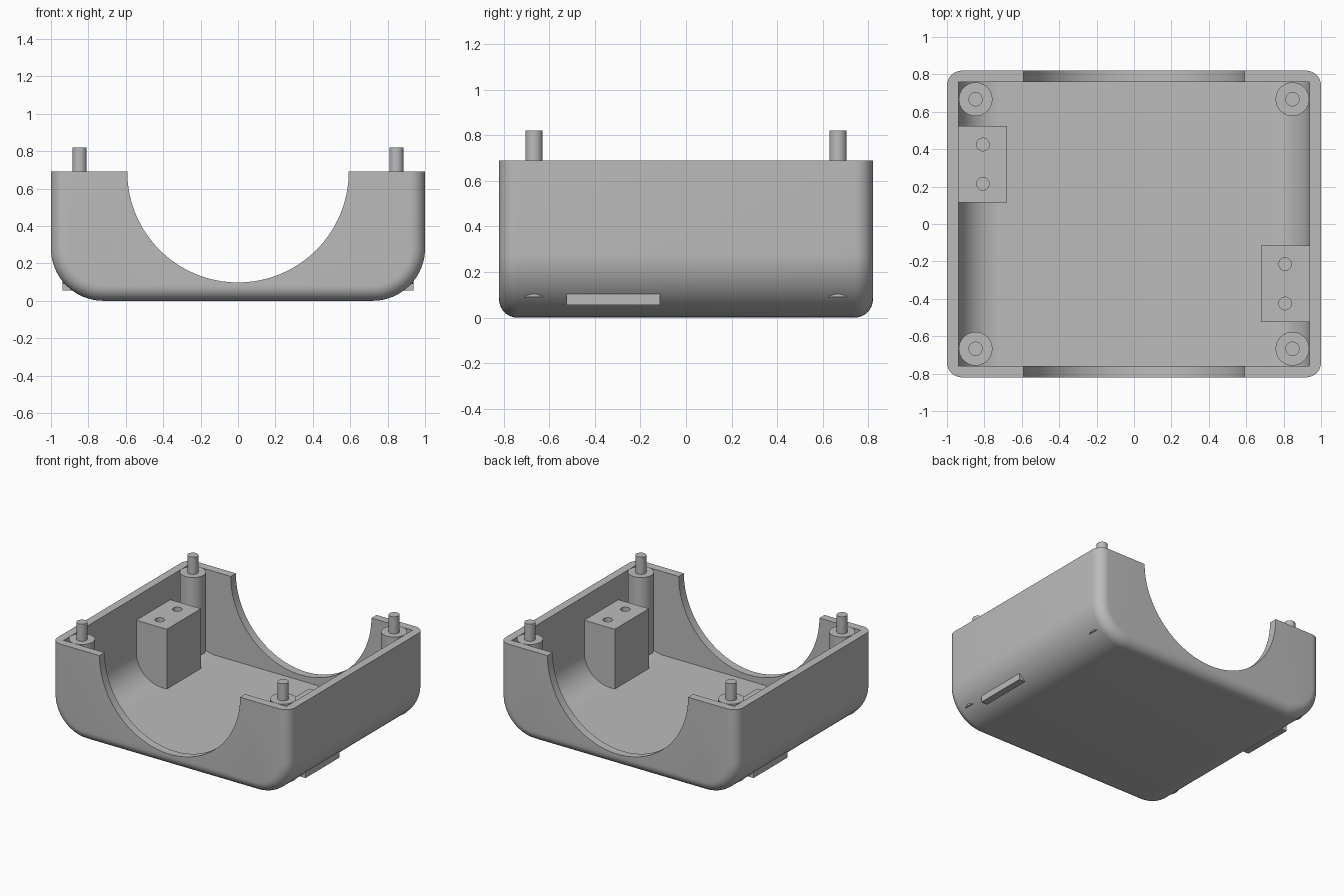
import bpy, bmesh, math

if "Cube" in bpy.data.objects:
    bpy.data.objects.remove(bpy.data.objects["Cube"], do_unlink=True)

TOP, HALF_Y, WALL, FLOOR = 0.69, 0.82, 0.062, 0.055
BEND, FILLET = 0.28, 0.08

grey = bpy.data.materials.new("plain grey")
grey.use_nodes = True
grey.diffuse_color = (0.5, 0.5, 0.5, 1)
grey.node_tree.nodes["Principled BSDF"].inputs["Base Color"].default_value = (0.5, 0.5, 0.5, 1)


def finish(name, bm):
    bmesh.ops.recalc_face_normals(bm, faces=bm.faces)
    mesh = bpy.data.meshes.new(name)
    bm.to_mesh(mesh)
    bm.free()
    mesh.materials.append(grey)
    obj = bpy.data.objects.new(name, mesh)
    bpy.context.collection.objects.link(obj)
    return obj


def activate(obj):
    bpy.ops.object.select_all(action='DESELECT')
    obj.select_set(True)
    bpy.context.view_layer.objects.active = obj


def smooth(obj):
    activate(obj)
    bpy.ops.object.shade_smooth_by_angle(angle=math.radians(30))


def cut(obj, cutter):
    mod = obj.modifiers.new("cut", 'BOOLEAN')
    mod.operation, mod.solver, mod.object = 'DIFFERENCE', 'EXACT', cutter
    activate(obj)
    bpy.ops.object.modifier_apply(modifier=mod.name)
    bpy.data.objects.remove(cutter, do_unlink=True)


def tub_profile(half_x, bottom, radius, top, steps=20):
    """Open-topped U section with rounded lower corners, as (x, z) points."""
    right = [(half_x, top)]
    for i in range(steps + 1):
        a = math.pi / 2 * i / steps
        right.append((half_x - radius + radius * math.cos(a),
                      bottom + radius - radius * math.sin(a)))
    return right + [(-x, z) for x, z in reversed(right)]


def loft(name, sections):
    """Skin a list of (y, profile) sections and cap both ends."""
    bm = bmesh.new()
    rings = [[bm.verts.new((x, y, z)) for x, z in prof] for y, prof in sections]
    n = len(rings[0])
    for a, b in zip(rings, rings[1:]):
        for i in range(n):
            j = (i + 1) % n
            bm.faces.new((a[i], a[j], b[j], b[i]))
    bm.faces.new(rings[0])
    bm.faces.new(rings[-1])
    return finish(name, bm)


def cylinder(name, x, y, z0, z1, radius, sides=40):
    bm = bmesh.new()
    bmesh.ops.create_cone(bm, cap_ends=True, segments=sides,
                          radius1=radius, radius2=radius, depth=z1 - z0)
    bmesh.ops.translate(bm, verts=bm.verts, vec=(x, y, (z0 + z1) / 2))
    return finish(name, bm)


def box(name, x0, x1, y0, y1, z0, z1):
    bm = bmesh.new()
    bmesh.ops.create_cube(bm, size=1)
    bmesh.ops.scale(bm, verts=bm.verts, vec=(x1 - x0, y1 - y0, z1 - z0))
    bmesh.ops.translate(bm, verts=bm.verts,
                        vec=((x0 + x1) / 2, (y0 + y1) / 2, (z0 + z1) / 2))
    return finish(name, bm)


# Outer shell, with filleted front and back edges
half = []
for i in range(11):
    a = math.pi / 2 * i / 10
    inset = FILLET * (1 - math.sin(a))
    y = HALF_Y - FILLET + FILLET * math.cos(a)
    half.append((y, tub_profile(1 - inset, inset, BEND - inset, TOP)))
shell = loft("shell", [(-y, p) for y, p in half] + half[::-1])

# Hollow interior
inner = tub_profile(1 - WALL, FLOOR, BEND - WALL, TOP + 0.2)
cut(shell, loft("cavity_cutter", [(-HALF_Y + WALL, inner), (HALF_Y - WALL, inner)]))

# Half-round opening through the front and back walls
arc = [(0.592 * math.cos(math.tau * i / 128), TOP + 0.592 * math.sin(math.tau * i / 128))
       for i in range(128)]
cut(shell, loft("opening_cutter", [(-1, arc), (1, arc)]))
smooth(shell)

# Corner posts with locating pins
for sx, side in ((1, "left"), (-1, "right")):
    for sy, end in ((1, "back"), (-1, "front")):
        x, y = sx * 0.847, sy * 0.667
        smooth(cylinder(f"post_{end}_{side}", x, y, 0.09, TOP, 0.09))
        smooth(cylinder(f"pin_{end}_{side}", x, y, TOP - 0.02, 0.82, 0.038))

# Mounting blocks with two screw holes, placed point-symmetrically
for s, side in ((1, "left"), (-1, "right")):
    xs = sorted((s * 0.68, s * 0.937))
    ys = sorted((s * -0.115, s * -0.525))
    block = box(f"mounting_block_{side}", *xs, *ys, FLOOR, 0.51)
    for y in (0.215, 0.425):
        cut(block, cylinder("hole_cutter", s * 0.808, -s * y, 0.2, 0.6, 0.034, 32))
    smooth(block)
